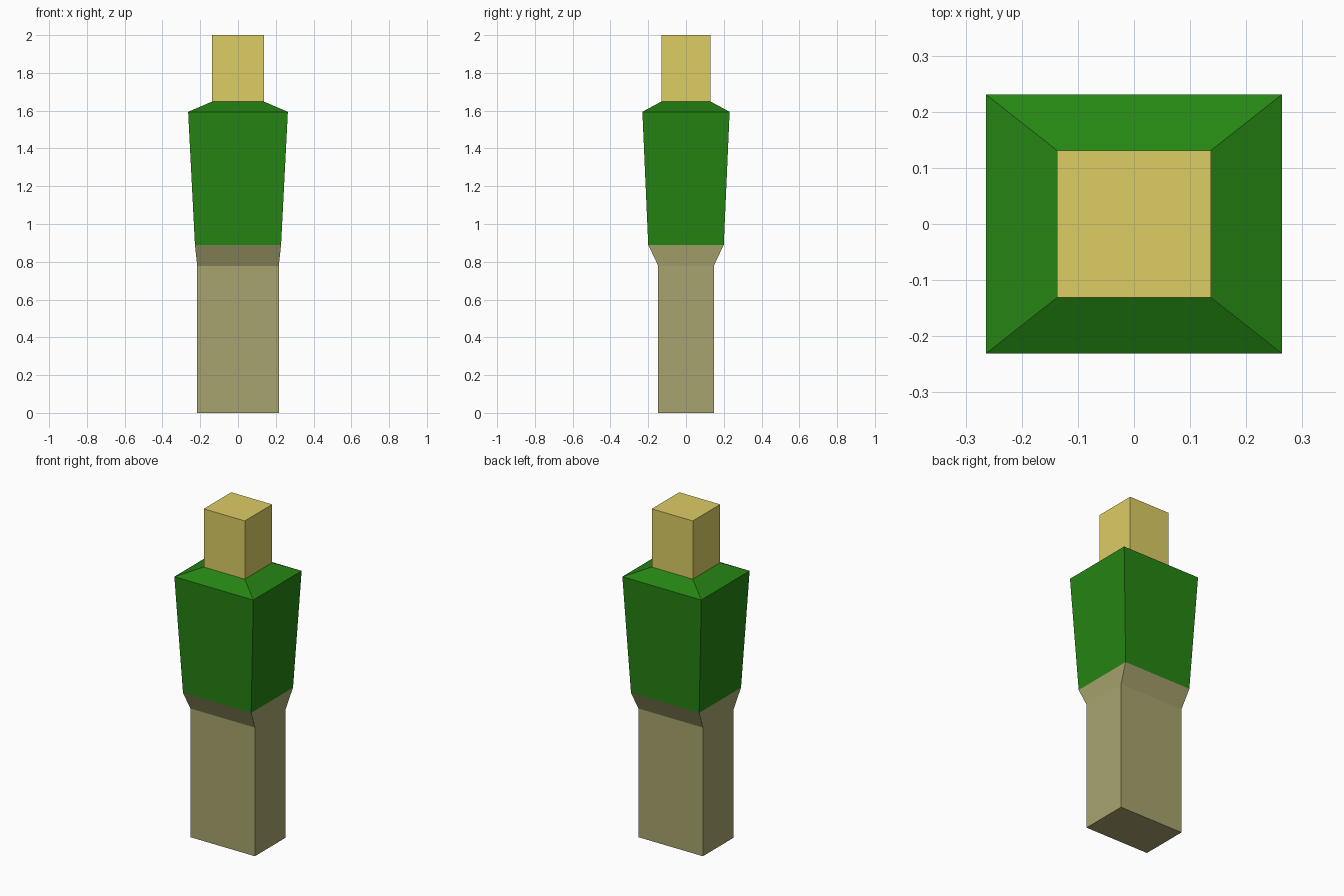
import bpy
import bmesh

if "Cube" in bpy.data.objects:
    bpy.data.objects.remove(bpy.data.objects["Cube"])


def srgb(r, g, b):
    def lin(c):
        c /= 255
        return c / 12.92 if c <= 0.04045 else ((c + 0.055) / 1.055) ** 2.4
    return (lin(r), lin(g), lin(b), 1.0)


def material(name, rgb):
    m = bpy.data.materials.new(name)
    m.diffuse_color = srgb(*rgb)
    m.use_nodes = True
    m.node_tree.nodes["Principled BSDF"].inputs["Base Color"].default_value = m.diffuse_color
    return m


def loft(name, rings, mat, cap_bottom=False, cap_top=False):
    """Stack of rectangles (z, half width, half depth) joined by flat sides."""
    bm = bmesh.new()
    loops = []
    for z, w, d in rings:
        loops.append([bm.verts.new((sx * w, sy * d, z))
                      for sx, sy in ((-1, -1), (1, -1), (1, 1), (-1, 1))])
    for a, b in zip(loops, loops[1:]):
        for i in range(4):
            j = (i + 1) % 4
            bm.faces.new((a[i], a[j], b[j], b[i]))
    if cap_bottom:
        bm.faces.new(loops[0][::-1])
    if cap_top:
        bm.faces.new(loops[-1])
    mesh = bpy.data.meshes.new(name)
    bm.to_mesh(mesh)
    bm.free()
    mesh.materials.append(mat)
    obj = bpy.data.objects.new(name, mesh)
    bpy.context.collection.objects.link(obj)
    return obj


khaki = material("khaki", (168, 164, 110))
green = material("green", (37, 133, 18))
straw = material("straw yellow", (221, 205, 101))

# shared cross-sections where the parts meet
waist = (0.89, 0.228, 0.20)
neck = (1.648, 0.137, 0.131)

# legs: straight block flaring out to the waist
loft("legs", [(0, 0.216, 0.147), (0.778, 0.216, 0.147), waist], khaki, cap_bottom=True)

# torso: widens to the shoulders, then slopes in to the neck
loft("torso", [waist, (1.594, 0.264, 0.231), neck], green)

# head: plain block
loft("head", [neck, (2.0, 0.137, 0.131)], straw, cap_top=True)
